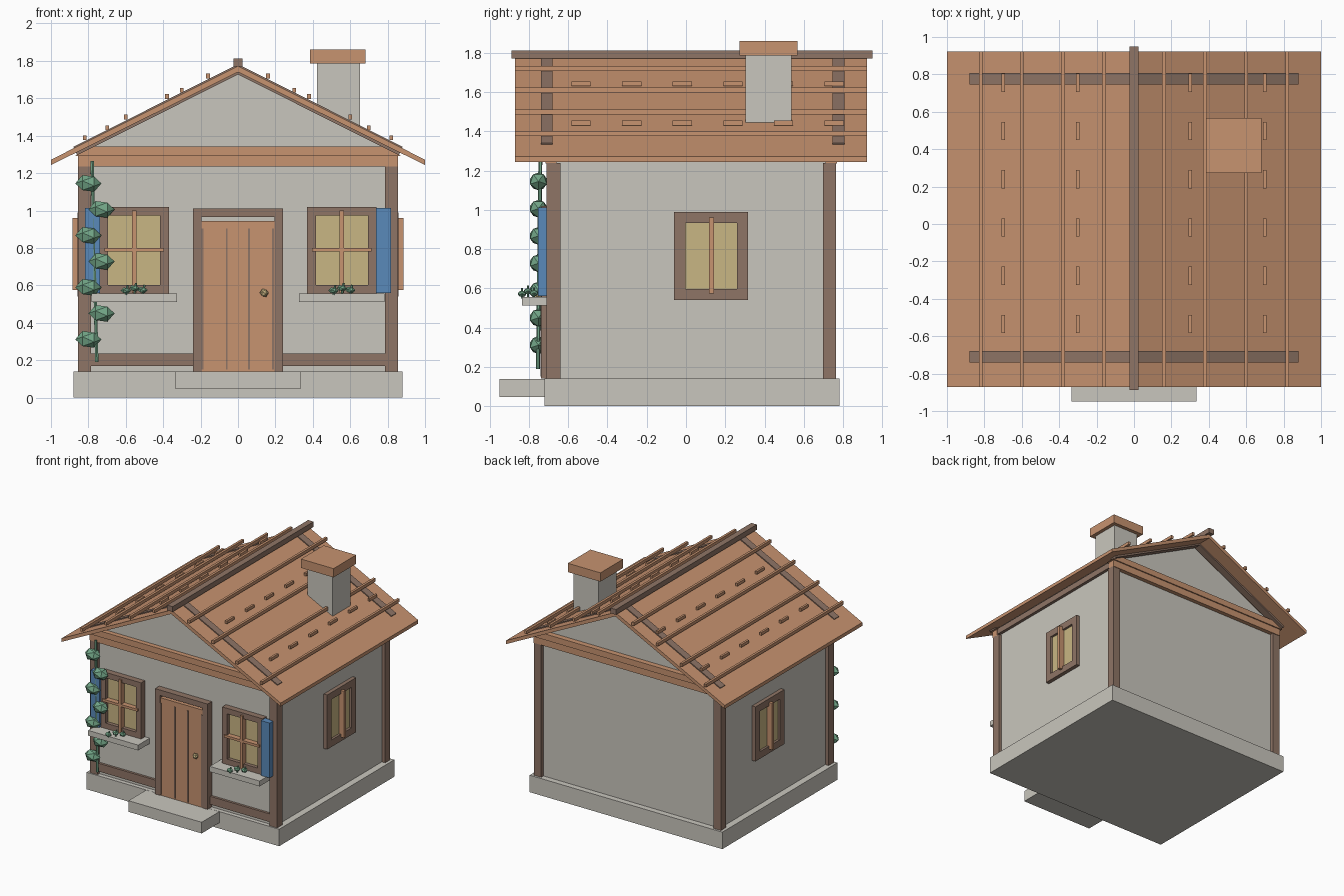
import bpy, bmesh, math
from mathutils import Vector, Matrix

if "Cube" in bpy.data.objects:
    bpy.data.objects.remove(bpy.data.objects["Cube"])


def material(name, r, g, b):
    lin = [((c / 255 + 0.055) / 1.055) ** 2.4 for c in (r, g, b)]
    m = bpy.data.materials.new(name)
    m.diffuse_color = (*lin, 1)
    m.use_nodes = True
    m.node_tree.nodes["Principled BSDF"].inputs["Base Color"].default_value = m.diffuse_color
    return m


STONE = material("pale_plaster", 201, 198, 189)
CLAY = material("terracotta", 199, 147, 112)
WOOD = material("dark_timber", 143, 117, 102)
BLUE = material("shutter_blue", 90, 138, 186)
GLASS = material("warm_glass", 201, 182, 132)
LEAF = material("leaf_green", 116, 168, 137)


def finish(name, bm, mat):
    bmesh.ops.recalc_face_normals(bm, faces=bm.faces)
    me = bpy.data.meshes.new(name)
    bm.to_mesh(me)
    bm.free()
    me.materials.append(mat)
    ob = bpy.data.objects.new(name, me)
    bpy.context.collection.objects.link(ob)
    return ob


def prism(name, pts, y0, y1, mat):
    """Extrude an (x, z) profile along y."""
    bm = bmesh.new()
    face = bm.faces.new([bm.verts.new((x, y0, z)) for x, z in pts])
    out = bmesh.ops.extrude_face_region(bm, geom=[face])
    moved = [v for v in out["geom"] if isinstance(v, bmesh.types.BMVert)]
    bmesh.ops.translate(bm, verts=moved, vec=(0, y1 - y0, 0))
    return finish(name, bm, mat)


def box(name, x0, x1, y0, y1, z0, z1, mat):
    return prism(name, [(x0, z0), (x1, z0), (x1, z1), (x0, z1)], y0, y1, mat)


def ball(name, loc, size, mat):
    """Low-poly icosahedron with its poles along x."""
    bm = bmesh.new()
    bmesh.ops.create_icosphere(bm, subdivisions=1, radius=1)
    bm.transform(Matrix.Translation(loc) @ Matrix.Diagonal((*size, 1))
                 @ Matrix.Rotation(math.pi / 2, 4, 'Y'))
    return finish(name, bm, mat)


def rod(name, a, b, r, mat):
    a, b = Vector(a), Vector(b)
    bm = bmesh.new()
    bmesh.ops.create_cone(bm, cap_ends=True, segments=6, radius1=r, radius2=r, depth=(b - a).length)
    bm.transform(Matrix.Translation((a + b) / 2)
                 @ (b - a).to_track_quat('Z', 'Y').to_matrix().to_4x4())
    return finish(name, bm, mat)


def frame(name, put, u0, u1, z0, z1, w, d0, d1, sill=True):
    """Four (or three) bars around an opening."""
    put(name + "_left", u0, u0 + w, d0, d1, z0, z1, WOOD)
    put(name + "_right", u1 - w, u1, d0, d1, z0, z1, WOOD)
    put(name + "_head", u0 + w, u1 - w, d0, d1, z1 - w, z1, WOOD)
    if sill:
        put(name + "_foot", u0 + w, u1 - w, d0, d1, z0, z0 + w, WOOD)


def side_box(s):
    """Box placed on a side wall: u runs along y, depth along s * x."""
    def put(name, u0, u1, d0, d1, z0, z1, mat):
        return box(name, s * d0, s * d1, u0, u1, z0, z1, mat)
    return put


def roof_z(x):
    return 1.773 - 0.501 * abs(x)


# Base, step and house body
box("base", -.88, .88, -.72, .783, 0, .14, STONE)
box("step", -.335, .333, -.95, -.71, .047, .139, STONE)
prism("walls", [(-.825, .13), (.825, .13), (.825, 1.325), (0, 1.74), (-.825, 1.325)],
      -.685, .735, STONE)

# Corner posts and wall beams
for s, side in ((-1, "left"), (1, "right")):
    for y0, y1, end in ((-.71, -.64, "front"), (.698, .765, "back")):
        box(f"{end}_{side}_post", s * .787, s * .855, y0, y1, .14, 1.24, WOOD)
    box(f"{side}_sill_beam", s * .24, s * .787, -.705, -.68, .168, .235, WOOD)
    box(f"{side}_wall_plate", s * .80, s * .85, -.70, .76, 1.25, 1.30, WOOD)
for y0, y1, end in ((-.715, -.66, "front"), (.71, .77, "back")):
    box(f"{end}_lower_beam", -.855, .855, y0, y1, 1.235, 1.292, CLAY)
    prism(f"{end}_upper_beam", [(-.87, 1.292), (.87, 1.292), (.79, 1.342), (-.79, 1.342)],
          y0 - .01, y1 + .01, CLAY)

# Roof panels, rafters, battens and short tile bars
for s, side in ((-1, "left"), (1, "right")):
    prism(f"{side}_roof", [(0, 1.773), (s, 1.272), (s, 1.243), (0, 1.74)], -.872, .923, CLAY)
    for y0, y1, end in ((-.74, -.68, "front"), (.747, .808, "back")):
        prism(f"{end}_{side}_rafter",
              [(0, 1.782), (s * .88, 1.341), (s * .86, 1.296), (0, 1.727)], y0, y1, WOOD)
    for i, x in enumerate((.16, .38, .60, .82)):
        z = roof_z(x)
        box(f"{side}_batten_{i}", s * x - .01, s * x + .01, -.872, .923, z + .014, z + .04, CLAY)
    for x in (.30, .70):
        z = roof_z(x)
        for i in range(6):
            y = -.535 + .258 * i
            box(f"{side}_tile_bar_{i}", s * x - .009, s * x + .009, y - .049, y + .049,
                z + .008, z + .032, CLAY)
box("ridge_beam", -.025, .025, -.888, .95, 1.77, 1.813, WOOD)

# Chimney
box("chimney", .422, .652, .303, .537, 1.44, 1.79, STONE)
box("chimney_cap", .385, .682, .272, .567, 1.787, 1.86, CLAY)

# Door with plank grooves and knob
frame("door_frame", box, -.24, .24, .14, 1.01, .045, -.74, -.68, sill=False)
box("door", -.195, .195, -.735, -.68, .14, .945, CLAY)
for i, x in enumerate((-.19, -.06, .058, .188)):
    box(f"door_groove_{i}", x - .005, x + .005, -.742, -.734, .15, .905, WOOD)
ball("door_knob", (.14, -.755, .56), (.024, .024, .024), GLASS)

# Front windows with sills, shutters and flowers
for s, side in ((-1, "left"), (1, "right")):
    c = s * .555
    frame(f"{side}_window_frame", box, c - .185, c + .185, .555, 1.02, .046, -.735, -.68)
    box(f"{side}_glass", c - .14, c + .14, -.705, -.68, .60, .975, GLASS)
    box(f"{side}_upright_bar", c - .011, c + .011, -.748, -.70, .56, 1.0, CLAY)
    box(f"{side}_cross_bar", c - .16, c + .16, -.748, -.70, .78, .80, CLAY)
    box(f"{side}_sill", c - .228, c + .228, -.836, -.68, .512, .556, STONE)
    box(f"{side}_shutter", s * .738, s * .818, -.755, -.70, .56, 1.013, BLUE)
    for i, (dx, y, z) in enumerate(((-.045, -.835, .572), (0, -.805, .585), (.045, -.775, .575))):
        ball(f"{side}_flower_{i}", (c + dx, y, z), (.028, .024, .018), LEAF)
        rod(f"{side}_flower_stem_{i}", (c + dx, y, .55), (c + dx + .01, y, z + .028), .006, LEAF)

# Side windows
for s, side in ((-1, "left"), (1, "right")):
    put = side_box(s)
    frame(f"{side}_side_frame", put, -.06, .317, .54, .99, .058, .81, .857)
    put(f"{side}_side_glass", -.003, .262, .81, .838, .595, .935, GLASS)
    put(f"{side}_side_bar", .118, .142, .835, .886, .575, .96, CLAY)

# Climbing vine on the front left corner
rod("vine_stem", (-.78, -.742, 1.265), (-.755, -.755, .19), .01, LEAF)
for i in range(7):
    ball(f"vine_leaf_{i}", (-.80 if i % 2 == 0 else -.73, -.752, 1.145 - .139 * i),
         (.07, .05, .05), LEAF)
